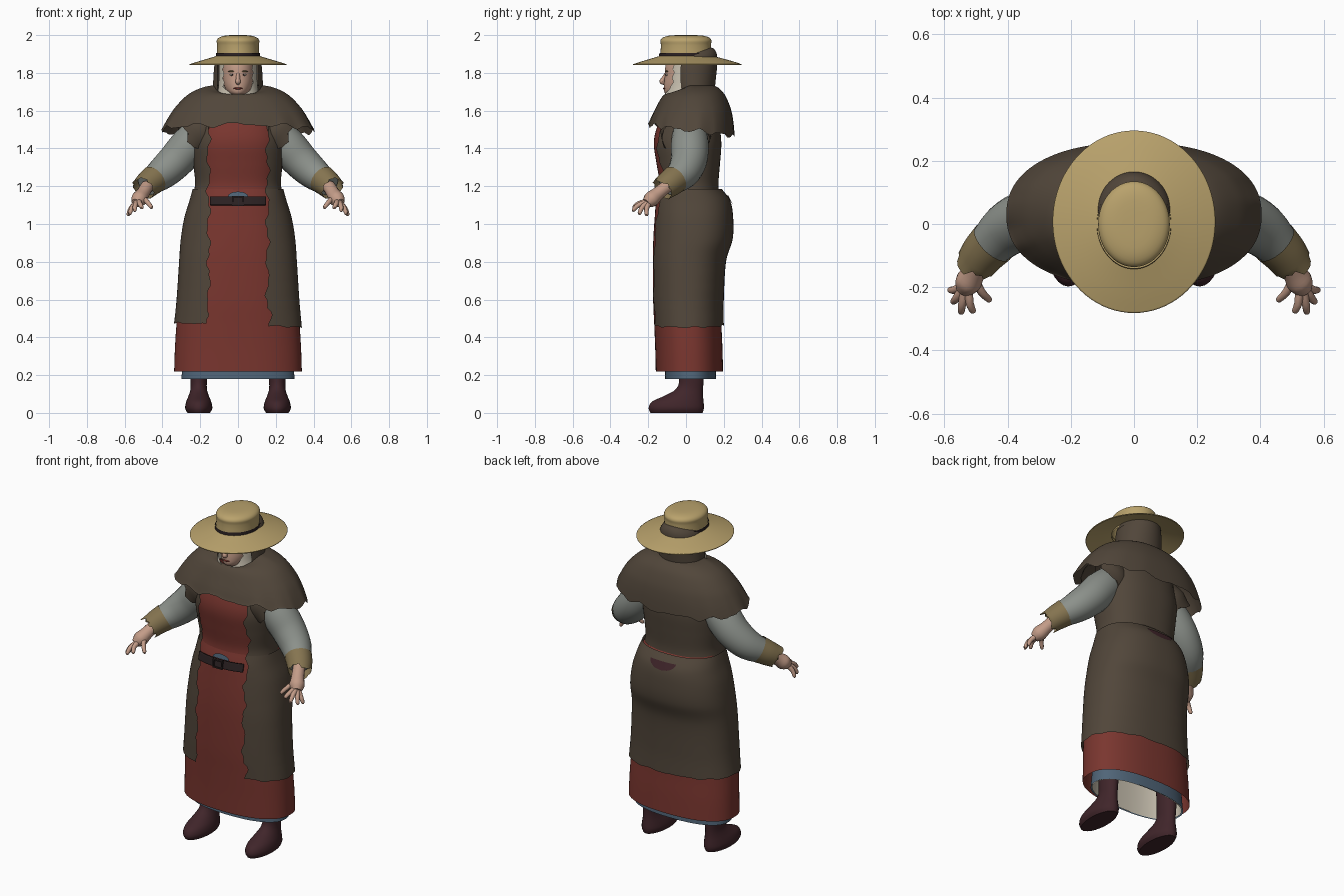
import bpy, bmesh, random
from math import sin, cos, asin, pi, tau, sqrt, copysign, radians
from mathutils import Vector

if "Cube" in bpy.data.objects:
    bpy.data.objects.remove(bpy.data.objects["Cube"])
random.seed(4)


def material(name, srgb):
    vals = [int(srgb[i:i + 2], 16) / 255 for i in (0, 2, 4)]
    col = [v / 12.92 if v < 0.04 else ((v + 0.055) / 1.055) ** 2.4 for v in vals] + [1]
    m = bpy.data.materials.new(name)
    m.use_nodes = True
    m.diffuse_color = col
    node = m.node_tree.nodes["Principled BSDF"]
    node.inputs["Base Color"].default_value = col
    node.inputs["Roughness"].default_value = 0.9
    return m


BROWN = material("brown_wool", "51463A")
RED = material("red_cloth", "7A362F")
STRAW = material("straw", "B9A26C")
GREY = material("grey_linen", "8C918B")
TAN = material("tan_cuff", "857450")
SKIN = material("skin", "C39C88")
MAROON = material("maroon_leather", "40252A")
BLUE = material("blue_cloth", "506578")
WHITE = material("off_white_linen", "C9C1B0")
BLACK = material("dark_belt", "2B2122")


def finish(name, bm, mat, mirror=False, thick=0):
    bmesh.ops.recalc_face_normals(bm, faces=bm.faces)
    me = bpy.data.meshes.new(name)
    bm.to_mesh(me)
    bm.free()
    me.materials.append(mat)
    me.polygons.foreach_set("use_smooth", [True] * len(me.polygons))
    me.set_sharp_from_angle(angle=radians(45))
    ob = bpy.data.objects.new(name, me)
    bpy.context.collection.objects.link(ob)
    if thick:
        mod = ob.modifiers.new("thickness", "SOLIDIFY")
        mod.thickness, mod.offset = thick, 0
    if mirror:
        ob.modifiers.new("mirror", "MIRROR")
    return ob


def smooth(pts, sub):
    """Spline through rows of numbers."""
    if sub == 1:
        return [tuple(p) for p in pts]
    ext, out = [pts[0], *pts, pts[-1]], []
    for k in range(len(pts) - 1):
        for i in range(sub):
            u = i / sub
            out.append(tuple(
                (2 * b + (c - a) * u + (2 * a - 5 * b + 4 * c - d) * u * u
                 + (3 * b - a - 3 * c + d) * u ** 3) / 2 for a, b, c, d in zip(*ext[k:k + 4])))
    return out + [tuple(pts[-1])]


def bridge(bm, rows, wrap, caps=""):
    n = len(rows[0])
    for a, b in zip(rows, rows[1:]):
        for j in range(n if wrap else n - 1):
            k = (j + 1) % n
            bm.faces.new((a[j], a[k], b[k], b[j]))
    if "t" in caps:
        bm.faces.new(rows[0])
    if "b" in caps:
        bm.faces.new(rows[-1])


def loft(name, rings, mat, cx=0, p=1.0, edge=None, part="open", warp=None,
         caps="", sub=6, n=72, **kw):
    """Stack of (z, half width, front y, back y) rings; edge(z, side) trims a sheet."""
    def sq(v):
        return copysign(abs(v) ** p, v)
    bm, rows, rs = bmesh.new(), [], smooth(rings, sub)
    for i, (z, rx, yf, yb) in enumerate(rs):
        t0, t1 = 0, tau
        if edge:
            r, l = (asin(min(1, max(0, edge(z, s)) / rx) ** (1 / p)) for s in (1, -1))
            t0, t1 = {"open": (r, tau - l), "front": (-l, r), "back": (pi - r, pi + l)}[part]
        row = []
        for j in range(n + 1 if edge else n):
            t = t0 + (t1 - t0) * j / n
            dz = warp(i / (len(rs) - 1), t) if warp else 0
            row.append(bm.verts.new((cx + rx * sq(sin(t)),
                                     (yf + yb) / 2 - (yb - yf) / 2 * sq(cos(t)), z + dz)))
        rows.append(row)
    bridge(bm, rows, not edge, caps)
    return finish(name, bm, mat, **kw)


def tube(name, path, mat, n=14, sub=4, jag=0, caps="tb", mirror=True):
    """Round limb along (x, y, z, radius) points, optionally with a torn end."""
    bm, rows, ps = bmesh.new(), [], smooth(path, sub)
    for i, q in enumerate(ps):
        c = Vector(q[:3])
        d = (Vector(ps[min(i + 1, len(ps) - 1)][:3]) - Vector(ps[max(i - 1, 0)][:3])).normalized()
        u = d.cross(Vector((0.3, 1, 0.2))).normalized()
        v = d.cross(u)
        last = i == len(ps) - 1
        rows.append([bm.verts.new(c + (u * cos(a) + v * sin(a)) * q[3]
                                  + d * (random.uniform(-jag, jag) if last else 0))
                     for a in (tau * j / n for j in range(n))])
    bridge(bm, rows, True, caps)
    return finish(name, bm, mat, mirror)


def ball(name, loc, size, mat, mirror=False):
    bm = bmesh.new()
    bmesh.ops.create_uvsphere(bm, u_segments=16, v_segments=10, radius=1)
    for v in bm.verts:
        v.co = Vector(loc) + v.co * Vector(size)
    return finish(name, bm, mat, mirror)


def saw(u):
    return abs(u % 1 - 0.5) * 2


def rag(t):
    return saw(t * 11 / tau) * 0.6 + saw(t * 17 / tau + 0.3) * 0.4 - 0.5


def inset(rings, d):
    return [(z, rx - d, yf + d, yb - d) for z, rx, yf, yb in rings]


# Bodies of the clothes, top to bottom
vest = [(1.60, .22, -.13, .16), (1.50, .235, -.17, .18), (1.42, .245, -.182, .187),
        (1.32, .237, -.168, .18), (1.22, .227, -.152, .172), (1.155, .237, -.155, .175)]
skirt = [(1.185, .24, -.152, .19), (1.12, .258, -.17, .235), (1.03, .285, -.178, .25),
         (.92, .303, -.185, .247), (.80, .312, -.188, .212), (.60, .325, -.186, .2),
         (.465, .338, -.18, .2)]


def panel_edge(z, side):
    tear = saw(z * 5.3 + side * .2) * .022 + saw(z * 13 + side * .3) * .012
    return .138 + tear + (.012 if z < .55 else 0)


loft("brown_vest", vest, BROWN, p=.85, edge=panel_edge, sub=8)
loft("brown_overskirt", skirt, BROWN, p=.85, edge=panel_edge, sub=8,
     warp=lambda s, t: s ** 8 * (.012 * rag(t) - .012 * sin(t)))
loft("red_bodice", inset(vest, .012), RED, p=.85)
loft("red_dress_skirt", inset(skirt, .012) + [(.34, .334, -.163, .193), (.22, .338, -.16, .196)],
     RED, p=.85)
loft("blue_petticoat", [(.40, .28, -.10, .15), (.18, .30, -.112, .16)], BLUE, p=.85)
loft("petticoat_lining", [(.44, .27, -.09, .14), (.182, .292, -.105, .153)], WHITE,
     p=.85, caps="t")

# Belt, buckle, gap over the belt, torn pocket at the back
loft("belt", [(1.145, .25, -.178, .2), (1.10, .258, -.188, .22)], BLACK, p=.85,
     edge=lambda z, s: .147, part="front", thick=.012, n=30)
for k, (x, z, w, h) in enumerate([(0, 1.144, .062, .008), (0, 1.1, .062, .008),
                                  (-.028, 1.122, .008, .05), (.028, 1.122, .008, .05)]):
    bm = bmesh.new()
    bmesh.ops.create_cube(bm, size=1)
    for v in bm.verts:
        v.co = Vector((x, -.19, z)) + v.co * Vector((w, .016, h))
    finish(f"buckle_bar_{k + 1}", bm, BLACK)
loft("blue_shirt_gap", [(1.172, .24, -.162, .18), (1.142, .24, -.166, .18)], BLUE, p=.85, n=16,
     edge=lambda z, s: .055 * sqrt(max(0, 1 - ((z - 1.142) / .03) ** 2)), part="front")
loft("back_pocket_tear", [(1.15, .25, -.16, .224), (1.105, .262, -.17, .246)], MAROON, p=.85,
     edge=lambda z, s: .085 * sqrt(max(0, 1 - ((1.15 - z) / .045) ** 2)), part="back", n=16)

# Shoulder cape with a low neckline and torn hem
cape = [(1.735, .125, -.09, .14), (1.722, .19, -.11, .17), (1.685, .265, -.132, .205),
        (1.62, .33, -.16, .235), (1.56, .37, -.182, .25), (1.495, .404, -.2, .258)]
loft("shoulder_cape", cape, BROWN, p=.88, n=110,
     warp=lambda s, t: s ** 5 * (.035 * rag(t) + .03 * cos(t))
     - (1 - s) ** 2 * .055 * max(0, cos(t)))

# Arms, mirrored
tube("torn_vest_sleeves", [(.15, .0, 1.56, .11), (.20, .0, 1.50, .135), (.255, .0, 1.45, .125)],
     BROWN, n=30, jag=.025, caps="")
tube("linen_sleeves", [(.19, .02, 1.49, .09), (.26, .02, 1.415, .1), (.33, .015, 1.335, .096),
                       (.405, -.02, 1.265, .085), (.48, -.095, 1.21, .062)], GREY, n=24)
tube("cuffs", [(.445, -.058, 1.237, .076), (.475, -.09, 1.212, .071), (.503, -.128, 1.185, .064)],
     TAN, n=24, jag=.018, caps="")
tube("palms", [(.48, -.10, 1.2, .034), (.505, -.15, 1.16, .036), (.525, -.185, 1.13, .042),
               (.54, -.21, 1.11, .026)], SKIN)
knuckle = Vector((.53, -.19, 1.125))
fingers = {"thumb": (.455, -.245, 1.085), "index": (.508, -.282, 1.085),
           "middle": (.548, -.285, 1.07), "ring": (.575, -.25, 1.052),
           "little": (.585, -.21, 1.045)}
for name, tip in fingers.items():
    tip = Vector(tip)
    base = Vector((.51, -.165, 1.145)) if name == "thumb" else knuckle.lerp(tip, .12)
    mid = base.lerp(tip, .55) + Vector((.003, -.006, .007))
    tube(name + "_fingers", [(*base, .016), (*mid, .013), (*base.lerp(tip, .93), .010),
                             (*tip, .003)], SKIN, n=10, sub=3)

# Boots
loft("boots", [(.42, .055, -.04, .1), (.20, .045, -.035, .095), (.13, .043, -.05, .09),
               (.09, .054, -.115, .09), (.06, .066, -.18, .093), (.025, .072, -.198, .095),
               (0, .06, -.188, .088)], MAROON, cx=.208, caps="tb", n=28, sub=3, mirror=True)

# Head and face
loft("head", [(1.88, .07, -.09, .08), (1.84, .08, -.108, .09), (1.78, .081, -.113, .09),
              (1.735, .074, -.117, .08), (1.70, .057, -.115, .06), (1.678, .03, -.098, .03)],
     SKIN, caps="tb", n=40)
loft("neck", [(1.71, .055, -.06, .06), (1.60, .07, -.07, .08)], SKIN, sub=1)
tube("nose", [(0, -.103, 1.80, .008), (0, -.122, 1.765, .012), (0, -.126, 1.753, .014),
              (0, -.112, 1.743, .008)], SKIN, mirror=False)
ball("eyes", (.031, -.1, 1.79), (.013, .008, .006), WHITE, True)
ball("pupils", (.031, -.106, 1.79), (.005, .004, .005), BLACK, True)
ball("brows", (.033, -.102, 1.808), (.02, .008, .004), TAN, True)
ball("lips", (0, -.113, 1.718), (.024, .008, .006), RED)


def coif_edge(z, side):
    round_chin = sqrt(max(0, min(1, (z - 1.677) / .05)))
    return (.07 + .012 * saw(z * 21 + side * .2)) * round_chin


loft("white_coif", [(1.87, .1, -.1, .1), (1.76, .102, -.106, .1), (1.70, .108, -.115, .1),
                    (1.65, .127, -.125, .1)], WHITE, edge=coif_edge, sub=8)
loft("brown_hood", [(1.935, .03, .03, .13), (1.925, .075, -.03, .15), (1.895, .11, -.075, .164),
                    (1.84, .125, -.09, .165), (1.76, .131, -.08, .157), (1.69, .135, -.065, .15)],
     BROWN, edge=lambda z, s: .108 if z < 1.87 else .02, caps="")

# Straw hat
loft("hat_brim", [(1.888, .11, -.135, .135), (1.876, .15, -.175, .185), (1.858, .21, -.235, .25),
                  (1.843, .257, -.281, .295)], STRAW, thick=.005, n=80)
loft("hat_crown", [(2.0, .035, -.045, .045), (1.997, .07, -.09, .09), (1.987, .1, -.122, .122),
                   (1.97, .113, -.136, .135), (1.945, .111, -.133, .132),
                   (1.875, .113, -.137, .136)], STRAW, caps="t", sub=3)
loft("hat_band", [(1.906, .117, -.141, .14), (1.884, .118, -.143, .141)], BLACK, sub=1)
